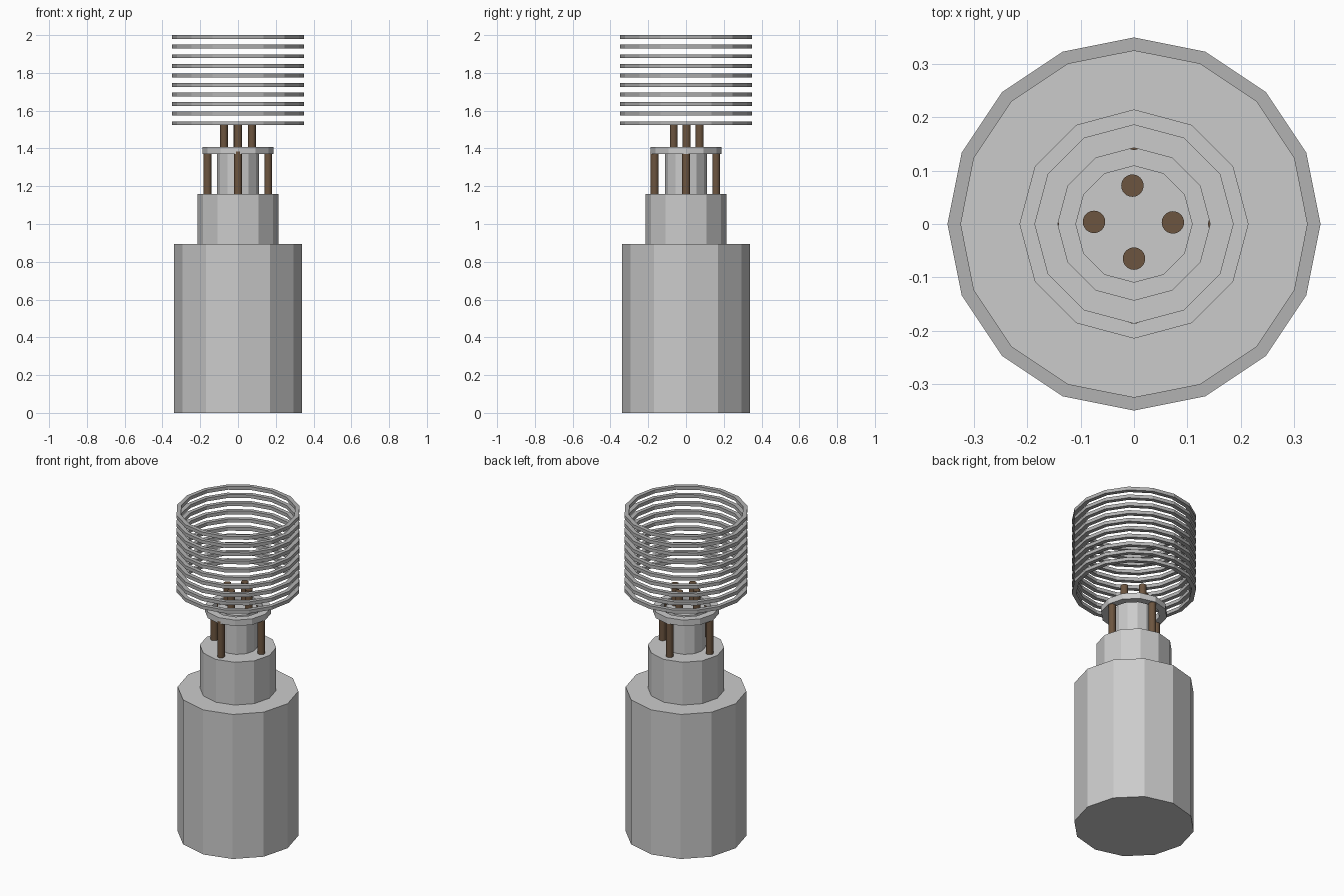
import bpy, bmesh
from math import cos, sin, tau

if "Cube" in bpy.data.objects:
    bpy.data.objects.remove(bpy.data.objects["Cube"])

def material(name, rgb):
    m = bpy.data.materials.new(name)
    m.diffuse_color = (*rgb, 1)
    m.use_nodes = True
    m.node_tree.nodes["Principled BSDF"].inputs["Base Color"].default_value = m.diffuse_color
    return m

copper = material("copper_brown", (0.15, 0.09, 0.05))
steel = material("light_steel", (0.45, 0.45, 0.45))

def make(name, bm, loc=(0, 0), mat=None):
    bmesh.ops.recalc_face_normals(bm, faces=bm.faces)
    mesh = bpy.data.meshes.new(name)
    bm.to_mesh(mesh)
    bm.free()
    ob = bpy.data.objects.new(name, mesh)
    ob.location = (*loc, 0)
    bpy.context.collection.objects.link(ob)
    if mat:
        mesh.materials.append(mat)
    return ob

def loop(bm, r, z, n):
    return [bm.verts.new((r * cos(tau * i / n), r * sin(tau * i / n), z)) for i in range(n)]

def bridge(bm, a, b):
    for i in range(len(a)):
        j = (i + 1) % len(a)
        bm.faces.new((a[i], a[j], b[j], b[i]))

def cylinder(name, r, z0, z1, n=12, loc=(0, 0), mat=None):
    bm = bmesh.new()
    low, top = loop(bm, r, z0, n), loop(bm, r, z1, n)
    bridge(bm, low, top)
    bm.faces.new(low[::-1])
    bm.faces.new(top)
    return make(name, bm, loc, mat)

def ring(name, ro, ri, z0, z1, n, mat=None):
    bm = bmesh.new()
    loops = [loop(bm, r, z, n) for r, z in ((ro, z0), (ro, z1), (ri, z1), (ri, z0))]
    for k in range(4):
        bridge(bm, loops[k], loops[(k + 1) % 4])
    return make(name, bm, mat=mat)

# Stepped body
cylinder("main_body", 0.34, 0, 0.895)
cylinder("upper_body", 0.215, 0.895, 1.16)
cylinder("neck_column", 0.11, 1.16, 1.40)
ring("collar_plate", 0.187, 0.143, 1.371, 1.408, 12)

# Rods supporting the collar
for i, p in enumerate([(0.16, 0), (-0.162, 0), (0, 0.16), (0, -0.166)]):
    cylinder(f"lower_rod_{i + 1}", 0.021, 1.15, 1.385, 24, p, copper)

# Rods rising from the neck into the coil
for i, p in enumerate([(0.073, 0.003), (-0.075, 0.004), (-0.003, 0.072), (0, -0.065)]):
    cylinder(f"upper_rod_{i + 1}", 0.021, 1.38, 1.53, 24, p, copper)

# Stack of floating rings
for i in range(10):
    z = 1.523 + i * 0.0507
    ring(f"coil_ring_{i + 1}", 0.35, 0.325, z, z + 0.0207, 16, steel)
